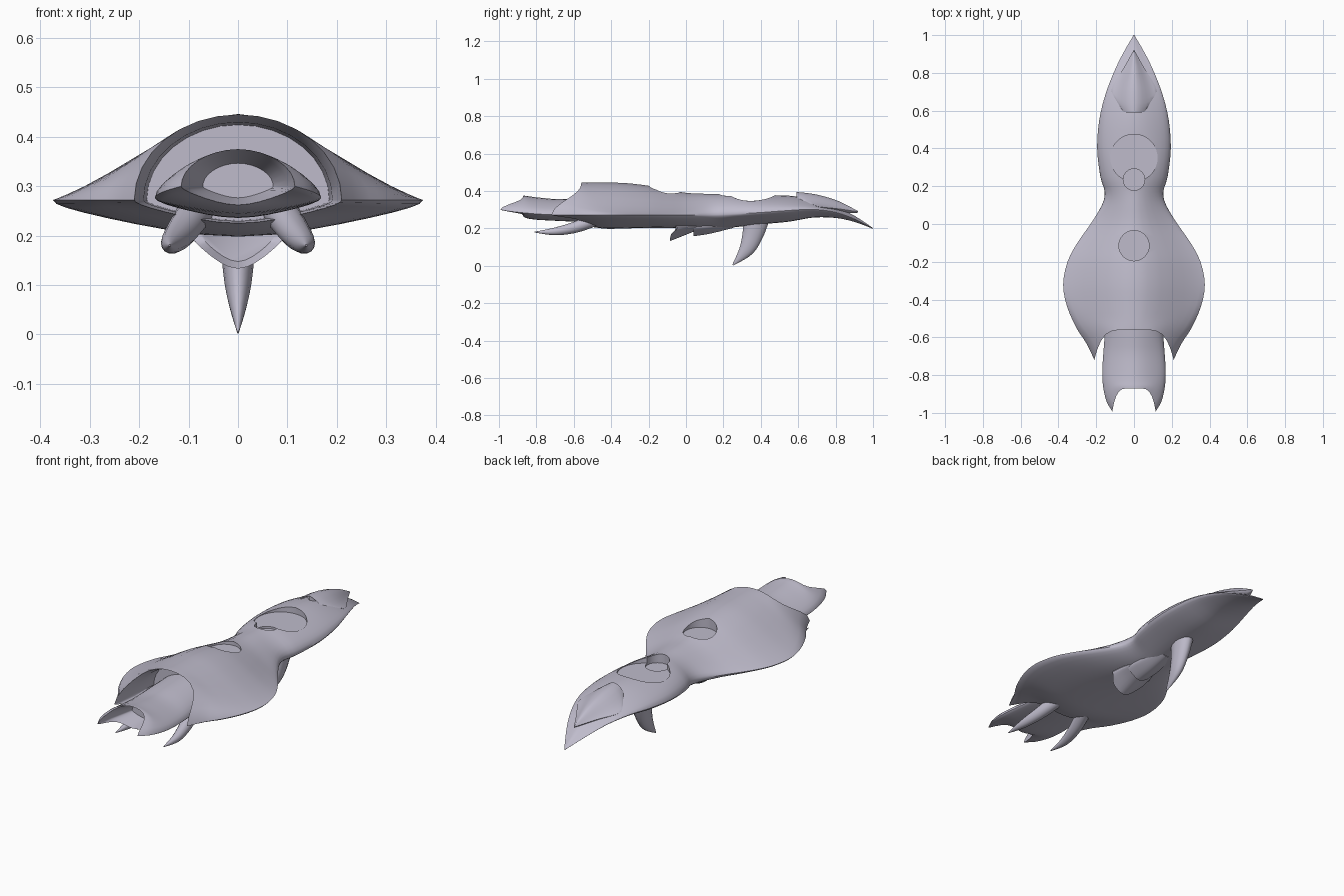
import bpy, bmesh, math
from mathutils import Vector

cube = bpy.data.objects.get("Cube")
if cube:
    bpy.data.objects.remove(cube, do_unlink=True)

hull_grey = bpy.data.materials.new("lavender_grey")
hull_grey.use_nodes = True
COLOR = (0.52, 0.50, 0.60, 1)
hull_grey.diffuse_color = COLOR
hull_grey.node_tree.nodes["Principled BSDF"].inputs["Base Color"].default_value = COLOR
HALF = 16


def activate(ob):
    bpy.ops.object.select_all(action='DESELECT')
    ob.select_set(True)
    bpy.context.view_layer.objects.active = ob


def finish(ob, angle=38):
    activate(ob)
    bpy.ops.object.shade_smooth_by_angle(angle=math.radians(angle))


def spline(points, steps):
    """Smooth path through tuples of any length."""
    pts = [Vector(p) for p in points]
    out = []
    for i in range(len(pts) - 1):
        a, b = pts[max(i - 1, 0)], pts[i]
        c, d = pts[i + 1], pts[min(i + 2, len(pts) - 1)]
        for k in range(steps):
            t = k / steps
            out.append(b + (c - a) * (t / 2) + (a * 2 - b * 5 + c * 4 - d) * (t * t / 2)
                       + (b * 3 - a - c * 3 + d) * (t ** 3 / 2))
    return out + [pts[-1]]


def flare(u):
    return 0.5 * (1 - u ** 1.5) + 0.5 * math.cos(math.pi * u / 2) ** 2


def section(y, w, top, edge, bottom, full, sweep, scale=1):
    """Closed cross-section: flared or round above, shallow keel below."""
    ring = []
    for i in range(2 * HALF):
        a = math.pi * i / HALF
        u, s = min(abs(math.cos(a)), 1), abs(math.sin(a))
        if i <= HALF:
            h = (top - edge) * (full * s + (1 - full) * flare(u))
        else:
            h = (bottom - edge) * (0.5 * s + 0.5 * flare(u))
        ring.append((w * scale * math.cos(a), y - sweep * u ** 5.5, edge + h * scale))
    return ring


def skin(name, rings):
    bm = bmesh.new()
    rows = [[bm.verts.new(p) for p in ring] for ring in rings]
    n = len(rows[0])
    for r, q in zip(rows, rows[1:]):
        for i in range(n):
            j = (i + 1) % n
            bm.faces.new((r[i], r[j], q[j], q[i]))
    bm.faces.new(rows[0])
    bm.faces.new(rows[-1][::-1])
    bmesh.ops.recalc_face_normals(bm, faces=bm.faces)
    me = bpy.data.meshes.new(name)
    bm.to_mesh(me)
    bm.free()
    me.materials.append(hull_grey)
    ob = bpy.data.objects.new(name, me)
    bpy.context.collection.objects.link(ob)
    return ob


def loft(name, stations, recess=()):
    """Stations: y, half width, top, edge, bottom, fullness, sweep."""
    rings = [section(*s) for s in spline(stations, 3)]
    y, w, top, edge, bottom, full, sweep = stations[0]
    for scale, depth, keep in recess:
        rings.insert(0, section(y + depth, w, top, edge, bottom, full, sweep * keep, scale))
    return skin(name, rings)


def claw(name, path, squash=1):
    """Curved tapering horn; path points are x, y, z, radius."""
    pts = spline(path, 5)
    rings = []
    for k, p in enumerate(pts):
        d = (pts[min(k + 1, len(pts) - 1)] - pts[max(k - 1, 0)]).to_3d().normalized()
        side = Vector((1, 0, 0))
        side = (side - d * side.dot(d)).normalized()
        up = d.cross(side)
        rings.append([p.to_3d() + (side * math.cos(a) * squash + up * math.sin(a)) * p[3]
                      for a in (math.tau * i / 14 for i in range(14))])
    finish(skin(name, rings), 60)


# Main hull with waist and pointed tail
hull = loft("hull", [
    (-0.56, 0.21, 0.445, 0.272, 0.225, 1.0, 0.16),
    (-0.535, 0.25, 0.446, 0.272, 0.218, 0.75, 0.10),
    (-0.49, 0.305, 0.446, 0.272, 0.206, 0.4, 0.06),
    (-0.42, 0.355, 0.445, 0.272, 0.198, 0.12, 0.015),
    (-0.32, 0.375, 0.442, 0.272, 0.20, 0, 0),
    (-0.2, 0.352, 0.428, 0.272, 0.203, 0, 0),
    (-0.1, 0.30, 0.408, 0.272, 0.203, 0.05, 0),
    (0, 0.23, 0.39, 0.272, 0.20, 0.2, 0),
    (0.1, 0.17, 0.385, 0.272, 0.195, 0.5, 0),
    (0.17, 0.155, 0.383, 0.274, 0.195, 0.7, 0),
    (0.25, 0.178, 0.385, 0.277, 0.205, 0.75, 0),
    (0.4, 0.195, 0.378, 0.285, 0.222, 0.75, 0),
    (0.55, 0.184, 0.375, 0.296, 0.236, 0.6, 0),
    (0.68, 0.153, 0.355, 0.302, 0.258, 0.4, 0),
    (0.8, 0.108, 0.315, 0.286, 0.256, 0.2, 0),
    (0.9, 0.06, 0.268, 0.25, 0.235, 0, 0),
    (1.0, 0.002, 0.202, 0.2, 0.198, 0, 0),
], [(0.91, 0.04, 0.4), (0.88, 0.13, 0)])

# Round craters sunk into the back
for y, radius, floor in [(-0.115, 0.08, 0.375), (0.35, 0.125, 0.345), (0.235, 0.057, 0.335)]:
    bpy.ops.mesh.primitive_cylinder_add(vertices=40, radius=radius, depth=0.3,
                                        location=(0, y, floor + 0.15))
    cutter = bpy.context.object
    cutter.name = "crater_cutter"
    cutter.hide_render = True
    cutter.data.materials.append(hull_grey)
    activate(hull)
    mod = hull.modifiers.new("crater", 'BOOLEAN')
    mod.operation, mod.solver, mod.object = 'DIFFERENCE', 'EXACT', cutter
    bpy.ops.object.modifier_apply(modifier=mod.name)
    bpy.data.objects.remove(cutter, do_unlink=True)
finish(hull)

# Pronged head, open at the front
finish(loft("head", [
    (-0.87, 0.115, 0.375, 0.30, 0.262, 0.95, 0.122),
    (-0.855, 0.145, 0.374, 0.291, 0.256, 0.8, 0.085),
    (-0.83, 0.163, 0.37, 0.283, 0.25, 0.65, 0.035),
    (-0.78, 0.168, 0.364, 0.276, 0.245, 0.6, 0),
    (-0.68, 0.162, 0.356, 0.272, 0.24, 0.65, 0),
    (-0.58, 0.155, 0.362, 0.27, 0.236, 0.8, 0),
    (-0.42, 0.15, 0.37, 0.27, 0.236, 0.9, 0),
], [(0.88, 0.03, 0.5), (0.62, 0.1, 0)]))

# Ridged plate over the tail (negative sweep notches its front edge)
finish(loft("tail_plate", [
    (0.59, 0.095, 0.394, 0.325, 0.31, 0.25, -0.09),
    (0.64, 0.118, 0.39, 0.318, 0.305, 0.2, -0.06),
    (0.72, 0.108, 0.376, 0.312, 0.29, 0.1, -0.02),
    (0.82, 0.058, 0.344, 0.304, 0.28, 0, 0),
    (0.92, 0.002, 0.292, 0.289, 0.284, 0, 0),
]))

# Two scoops under the belly
finish(loft("belly_scoop", [
    (-0.085, 0.095, 0.23, 0.205, 0.133, 1, -0.04),
    (-0.04, 0.1, 0.23, 0.207, 0.15, 1, 0),
    (0.04, 0.085, 0.23, 0.21, 0.182, 1, 0),
    (0.1, 0.05, 0.23, 0.215, 0.2, 1, 0),
], [(0.8, 0.03, 0)]))
finish(loft("rear_scoop", [
    (0.04, 0.075, 0.23, 0.21, 0.158, 1, 0),
    (0.13, 0.07, 0.23, 0.212, 0.172, 1, 0),
    (0.25, 0.04, 0.24, 0.22, 0.202, 1, 0),
], [(0.8, 0.02, 0)]))

# Claws: one at the rear, a mirrored pair at the front
claw("rear_claw", [(0, 0.375, 0.26, 0.075), (0, 0.358, 0.17, 0.058),
                   (0, 0.322, 0.085, 0.04), (0, 0.25, 0.004, 0.003)], 0.6)
for side, sx in (("left", 1), ("right", -1)):
    claw(side + "_front_claw", [(sx * 0.085, -0.48, 0.25, 0.036), (sx * 0.115, -0.59, 0.207, 0.031),
                                (sx * 0.135, -0.70, 0.184, 0.021), (sx * 0.138, -0.81, 0.18, 0.002)])
